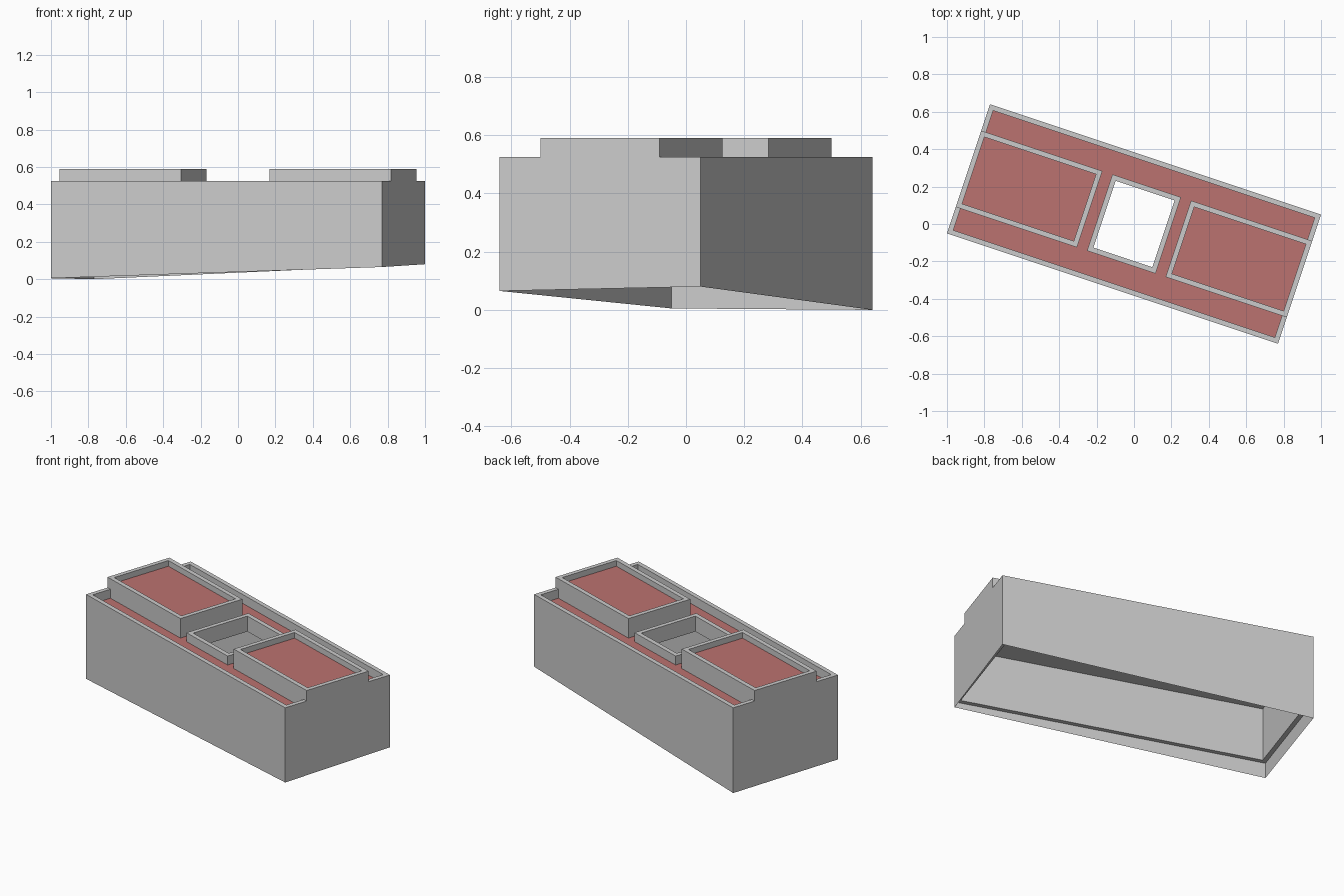
import bpy, bmesh, math
from mathutils import Matrix

if "Cube" in bpy.data.objects:
    bpy.data.objects.remove(bpy.data.objects["Cube"])

ROT = Matrix.Rotation(math.atan2(-1, 3), 4, 'Z')   # whole block is turned in plan
L, W, T = 0.933, 0.364, 0.027                      # half length, half width, wall

red = bpy.data.materials.new("red_surface")
red.diffuse_color = (0.5, 0.17, 0.16, 1)
red.use_nodes = True
red.node_tree.nodes["Principled BSDF"].inputs["Base Color"].default_value = red.diffuse_color


def rect(x0, x1, y0, y1):
    return [(x0, y0), (x1, y0), (x1, y1), (x0, y1)]


def inset(x0, x1, y0, y1, t=T):
    return (x0 + t, x1 - t, y0 + t, y1 - t)


def finish(name, bm, mat=None):
    bm.transform(ROT)
    mesh = bpy.data.meshes.new(name)
    bm.to_mesh(mesh)
    bm.free()
    if mat:
        mesh.materials.append(mat)
    bpy.context.collection.objects.link(bpy.data.objects.new(name, mesh))


def frame(name, outer, inner, z0, z1, mat=None):
    """Rectangular ring with a rectangular opening."""
    bm = bmesh.new()
    rings = [[bm.verts.new((x, y, z)) for x, y in rect(*r)]
             for r, z in ((outer, z0), (outer, z1), (inner, z1), (inner, z0))]
    for a, b in zip(rings, rings[1:] + rings[:1]):
        for i in range(4):
            j = (i + 1) % 4
            bm.faces.new((a[i], a[j], b[j], b[i]))
    finish(name, bm, mat)


def panel(name, r, z, mat):
    bm = bmesh.new()
    bm.faces.new([bm.verts.new((x, y, z)) for x, y in rect(*r)])
    finish(name, bm, mat)


body = (-L, L, -W, W)
shaft = (-0.193, 0.193, -0.215, 0.215)

# Outer walls with parapet
frame("outer_walls", body, inset(*body), 0.10, 0.525)

# Foundation skirt following the sloping ground
bm = bmesh.new()
corners = rect(*body)
top = [bm.verts.new((x, y, 0.10)) for x, y in corners]
low = [bm.verts.new((x, y, z)) for (x, y), z in zip(corners, (0.005, 0.065, 0.08, 0.0))]
for i in range(4):
    j = (i + 1) % 4
    bm.faces.new((low[i], low[j], top[j], top[i]))
finish("foundation_skirt", bm)

# Flat roof, ceiling below it and light well rim
frame("roof_surface", inset(*body), shaft, 0.455, 0.47, red)
frame("ceiling", inset(*body), shaft, 0.43, 0.455)
frame("light_well", shaft, inset(*shaft), 0.43, 0.525)

# Two raised roof blocks
for side, r in (("left", (-L, -0.25, -0.215, 0.215)), ("right", (0.25, L, -0.215, 0.215))):
    frame(side + "_block_walls", r, inset(*r), 0.46, 0.59)
    panel(side + "_block_roof", inset(*r), 0.555, red)
